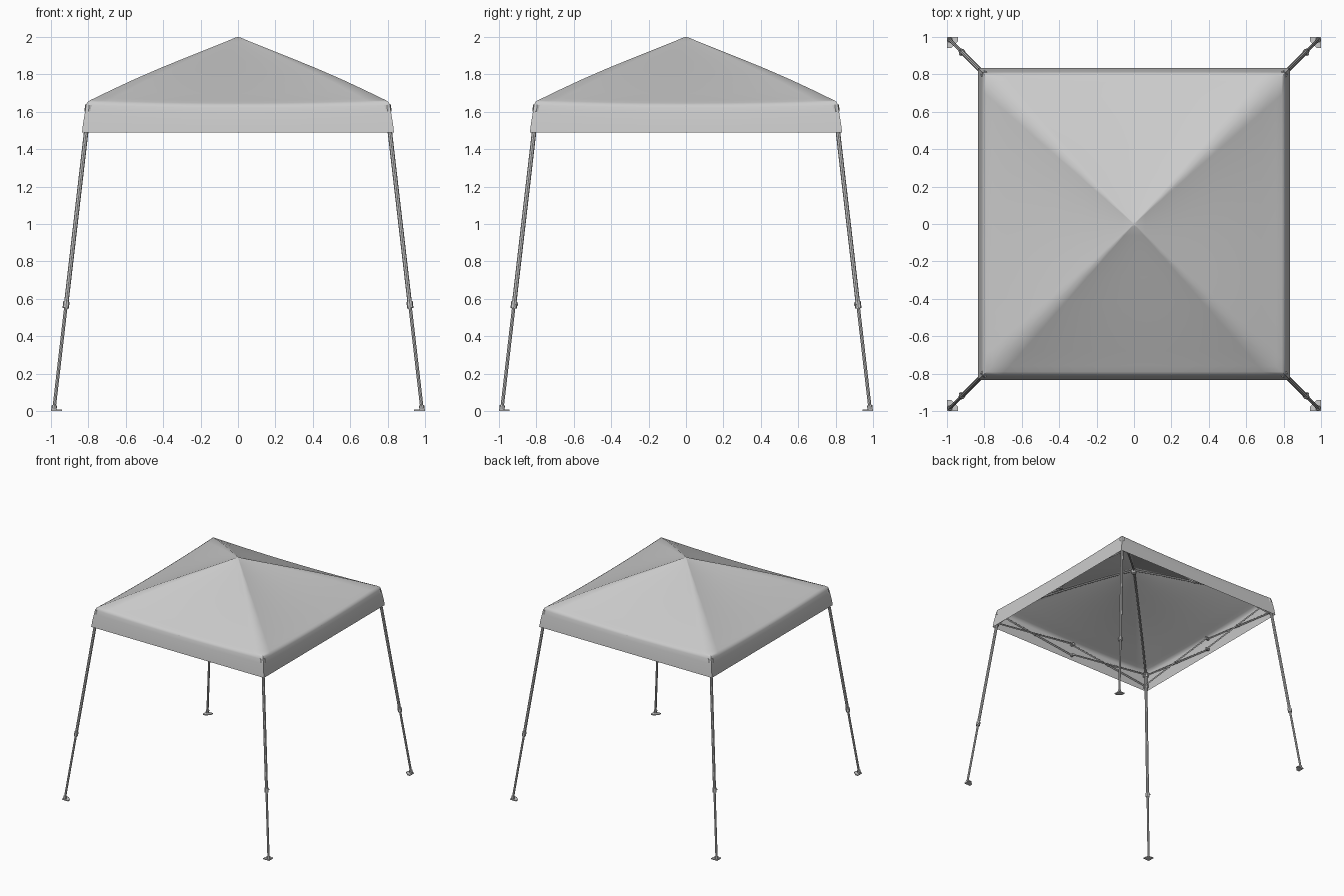
import bpy, bmesh, math
from mathutils import Vector

if "Cube" in bpy.data.objects:
    bpy.data.objects.remove(bpy.data.objects["Cube"])

grey = bpy.data.materials.new("light grey")
grey.diffuse_color = (0.6, 0.6, 0.6, 1)
grey.use_nodes = True
grey.node_tree.nodes["Principled BSDF"].inputs["Base Color"].default_value = grey.diffuse_color


def finish(name, bm, angle=40):
    me = bpy.data.meshes.new(name)
    bmesh.ops.recalc_face_normals(bm, faces=bm.faces)
    bm.to_mesh(me)
    bm.free()
    me.materials.append(grey)
    ob = bpy.data.objects.new(name, me)
    bpy.context.collection.objects.link(ob)
    bpy.ops.object.select_all(action='DESELECT')
    bpy.context.view_layer.objects.active = ob
    ob.select_set(True)
    bpy.ops.object.shade_smooth_by_angle(angle=math.radians(angle))
    return ob


def bar(bm, a, b, r, sides=8, r2=None):
    """Round or square bar between two points."""
    a, b = Vector(a), Vector(b)
    d = b - a
    rot = d.to_track_quat('Z', 'Y').to_matrix().to_4x4()
    rot.translation = (a + b) / 2
    bmesh.ops.create_cone(bm, cap_ends=True, segments=sides, radius1=r,
                          radius2=r2 or r, depth=d.length, matrix=rot)


CORNERS = [(-1, -1), (1, -1), (1, 1), (-1, 1)]

# Canopy: square rings from the peak to the hem, sagging between the ridges
# (half size, height, sag at the middle of each side)
RINGS = [(0.015, 1.996, 0), (0.06, 1.977, 0.003), (0.15, 1.941, 0.008),
         (0.28, 1.889, 0.014), (0.42, 1.832, 0.018), (0.56, 1.771, 0.02),
         (0.68, 1.715, 0.019), (0.76, 1.676, 0.017), (0.79, 1.662, 0.016),
         (0.805, 1.652, 0.015), (0.812, 1.635, 0.012), (0.818, 1.6, 0.006),
         (0.828, 1.54, 0), (0.834, 1.49, 0)]
N = 16
bm = bmesh.new()
peak = bm.verts.new((0, 0, 2))
previous = None
for s, z, sag in RINGS:
    ring = []
    for k in range(4):
        a, b = Vector(CORNERS[k]), Vector(CORNERS[(k + 1) % 4])
        for i in range(N):
            p = a.lerp(b, i / N) * s
            u = 2 * i / N - 1
            ring.append(bm.verts.new((p.x, p.y, z - sag * (1 - u * u))))
    for i in range(4 * N):
        j = (i + 1) % (4 * N)
        if previous:
            bm.faces.new((previous[i], ring[i], ring[j], previous[j]))
        else:
            bm.faces.new((peak, ring[i], ring[j]))
    previous = ring
finish("canopy", bm, 50)

# Legs, collars and feet
legs, collars, feet = bmesh.new(), bmesh.new(), bmesh.new()


def leg_at(z):
    return 0.985 - 0.116 * z


def on_leg(c, z):
    return (c[0] * leg_at(z), c[1] * leg_at(z), z)


for c in CORNERS:
    bar(legs, on_leg(c, 0.005), on_leg(c, 0.6), 0.009)
    bar(legs, on_leg(c, 0.56), on_leg(c, 1.63), 0.012)
    bar(collars, on_leg(c, 0.55), on_leg(c, 0.585), 0.017)
    x, y, z = on_leg(c, 0.57)
    bar(collars, (x, y, z), (x + c[0] * 0.012, y - c[1] * 0.018, z), 0.007)
    # bracket at the top and slider below it
    bar(collars, on_leg(c, 1.6), on_leg(c, 1.635), 0.022)
    bar(collars, on_leg(c, 1.505), on_leg(c, 1.535), 0.02)
    # clipped square foot plate
    outline = [(1, 1), (1, 0.942), (0.975, 0.942), (0.942, 0.975), (0.942, 1)]
    low = [feet.verts.new((c[0] * px, c[1] * py, 0)) for px, py in outline]
    top = [feet.verts.new((v.co.x, v.co.y, 0.008)) for v in low]
    feet.faces.new(low)
    feet.faces.new(top)
    for i in range(5):
        j = (i + 1) % 5
        feet.faces.new((low[i], low[j], top[j], top[i]))
    bar(feet, on_leg(c, 0.006), on_leg(c, 0.03), 0.014)
finish("legs", legs)
finish("leg_collars", collars)
finish("feet", feet)

# Curved roof poles under the ridges, meeting at a hub
bm = bmesh.new()
PATH = [(0.79, 1.625), (0.68, 1.69), (0.56, 1.75), (0.42, 1.812),
        (0.28, 1.87), (0.15, 1.922), (0.0, 1.975)]
for c in CORNERS:
    for (s, z), (t, w) in zip(PATH, PATH[1:]):
        bar(bm, (c[0] * s, c[1] * s, z), (c[0] * t, c[1] * t, w), 0.008)
bar(bm, (0, 0, 1.945), (0, 0, 1.982), 0.02)
finish("roof_poles", bm)

# Two scissor trusses along each side
bm = bmesh.new()
HIGH, LOW, R = 1.615, 1.515, 0.008
for k in range(4):
    a, b = Vector(CORNERS[k]) * 0.795, Vector(CORNERS[(k + 1) % 4]) * 0.795
    inward = -(a + b).normalized() * 0.008
    for p, q in ((a, (a + b) / 2), ((a + b) / 2, b)):
        for z1, z2, side in ((HIGH, LOW, 1), (LOW, HIGH, -1)):
            s, e = p + inward * side, q + inward * side
            bar(bm, (s.x, s.y, z1), (e.x, e.y, z2), R, 4)
        m = (p + q) / 2
        z = (HIGH + LOW) / 2
        bar(bm, (*(m + inward * 2), z), (*(m - inward * 2), z), 0.007)
    m = (a + b) / 2
    for z in (HIGH, LOW):
        bar(bm, (*(m + inward * 2), z), (*(m - inward * 2), z), 0.013)
finish("scissor_trusses", bm)
